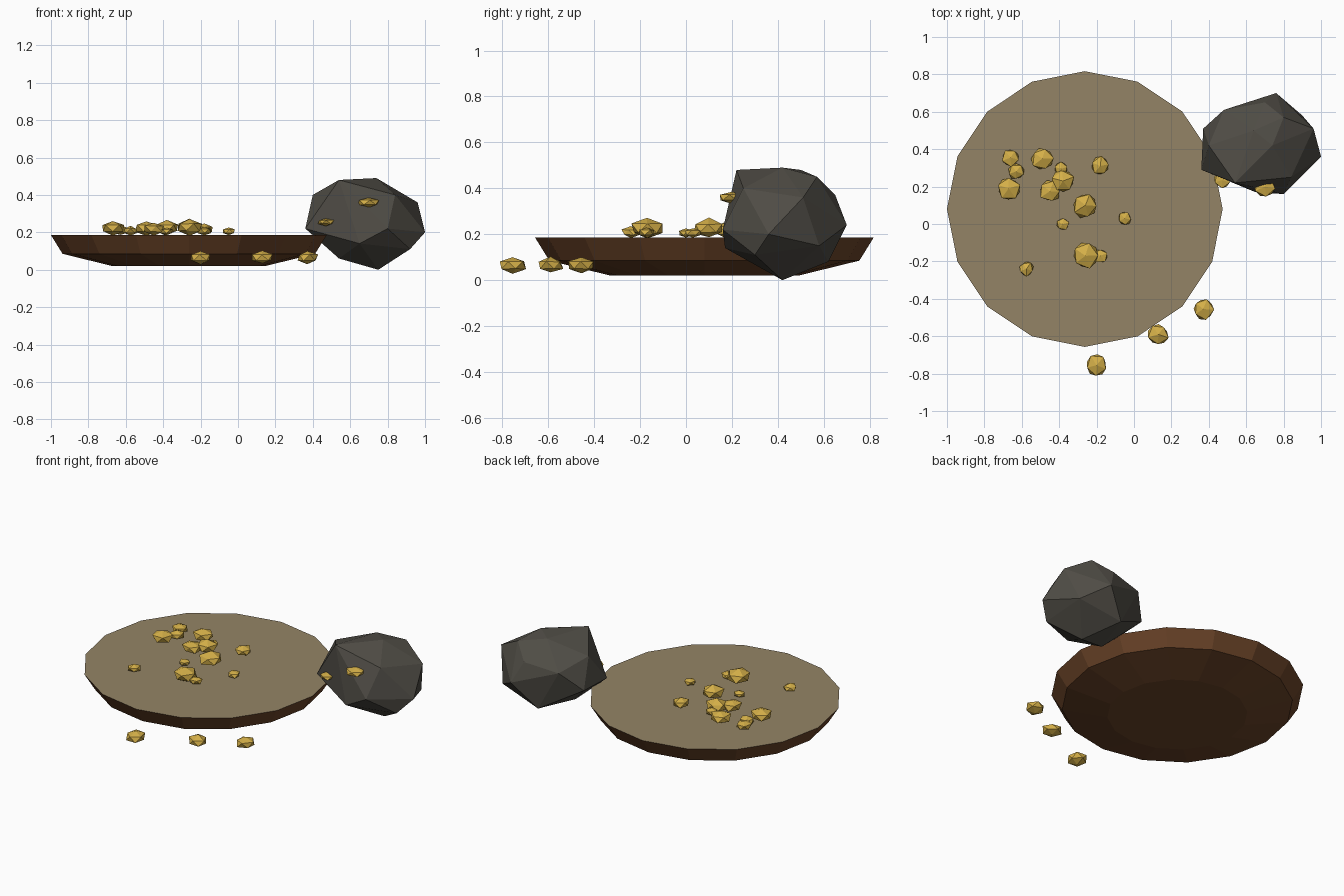
import bpy, bmesh, math, random
from mathutils import Vector, Matrix

if "Cube" in bpy.data.objects:
    bpy.data.objects.remove(bpy.data.objects["Cube"], do_unlink=True)

random.seed(4)


def material(name, srgb):
    """Flat material from display colour values, stored as linear."""
    colour = [((c / 255 + 0.055) / 1.055) ** 2.4 for c in srgb] + [1.0]
    mat = bpy.data.materials.new(name)
    mat.use_nodes = True
    mat.diffuse_color = colour
    shader = mat.node_tree.nodes["Principled BSDF"]
    shader.inputs["Base Color"].default_value = colour
    shader.inputs["Roughness"].default_value = 0.9
    return mat


brown = material("brown wood", (107, 68, 40))
sand = material("wet sand", (148, 132, 102))
grey = material("dark stone", (79, 76, 69))
gold = material("gold", (212, 175, 72))


def make_object(name, bm, mat, location=(0, 0, 0)):
    """Turn a bmesh into a flat shaded object with one material."""
    bmesh.ops.recalc_face_normals(bm, faces=bm.faces)
    mesh = bpy.data.meshes.new(name)
    bm.to_mesh(mesh)
    bm.free()
    mesh.materials.append(mat)
    obj = bpy.data.objects.new(name, mesh)
    obj.location = location
    bpy.context.collection.objects.link(obj)
    return obj


def ring(bm, radius, z, sides=16):
    angles = [math.tau * i / sides for i in range(sides)]
    return [bm.verts.new((radius * math.cos(a), radius * math.sin(a), z))
            for a in angles]


# Pan: stacked rings from the flat bottom out to the rim
pan_centre = (-0.263, 0.08, 0)
rim_radius, rim_height = 0.737, 0.185
bm = bmesh.new()
profile = [(0.41, 0.02), (0.675, 0.085), (rim_radius, rim_height)]
rings = [ring(bm, r, z) for r, z in profile]
bm.faces.new(rings[0])
for low, high in zip(rings, rings[1:]):
    for i in range(len(low)):
        j = (i + 1) % len(low)
        bm.faces.new((low[i], low[j], high[j], high[i]))
make_object("pan", bm, brown, pan_centre)

# Sand filling the pan level with its rim
bm = bmesh.new()
face = bm.faces.new(ring(bm, rim_radius, rim_height))
sand_obj = make_object("sand_surface", bm, sand, pan_centre)
if sand_obj.data.polygons[0].normal.z < 0:
    sand_obj.data.flip_normals()

# Boulder: faceted hull around its corner points
corners = [
    (.36, .29, .22), (.40, .42, .40), (.54, .22, .48), (.74, .42, .49),
    (.64, .50, .48), (.96, .51, .36), (1.0, .36, .20), (.80, .16, .22),
    (.65, .17, .14), (.75, .42, 0), (.54, .35, .06), (.62, .62, .08),
    (.76, .70, .24), (.48, .61, .34), (.37, .51, .22), (.80, .57, .45),
    (.84, .25, .40), (.92, .30, .11), (.90, .58, .15), (.70, .65, .37),
]
bm = bmesh.new()
for corner in corners:
    bm.verts.new(corner)
hull = bmesh.ops.convex_hull(bm, input=bm.verts)
unused = [v for v in bm.verts if not v.link_faces]
bmesh.ops.delete(bm, geom=unused, context='VERTS')
make_object("boulder", bm, grey)


def nugget(name, centre, size, flatness=0.58):
    """Irregular flattened lump with a few flat facets."""
    bm = bmesh.new()
    bmesh.ops.create_icosphere(bm, subdivisions=1, radius=size)
    for v in bm.verts:
        v.co *= random.uniform(0.88, 1.12)
    turn = Matrix.Rotation(random.uniform(-0.4, 0.4), 4, 'Z')
    bmesh.ops.transform(bm, matrix=turn, verts=bm.verts)
    bmesh.ops.scale(bm, vec=(1, 1, flatness), verts=bm.verts)
    return make_object(name, bm, gold, Vector(centre))


# Nuggets lying on the sand
on_sand = [
    (-.66, .355, .05), (-.63, .28, .045), (-.67, .19, .065),
    (-.49, .35, .066), (-.39, .295, .04), (-.38, .23, .068),
    (-.45, .175, .06), (-.26, .10, .073), (-.18, .31, .055),
    (-.05, .03, .038), (-.38, 0, .035), (-.26, -.17, .073),
    (-.18, -.17, .04), (-.575, -.24, .042),
]
for x, y, size in on_sand:
    nugget("sand_nugget", (x, y, rim_height + 0.56 * size), size)

# Nuggets spilled on the ground in front
for x, y in [(-.2, -.755), (.13, -.59), (.37, -.455)]:
    nugget("spilled_nugget", (x, y, 0.065), 0.06)

# Ore set into the boulder
for x, y, z, size in [(.47, .235, .255, .045), (.70, .20, .36, .062),
                      (.92, .335, .145, .025)]:
    nugget("boulder_ore", (x, y, z), size, 0.45)
